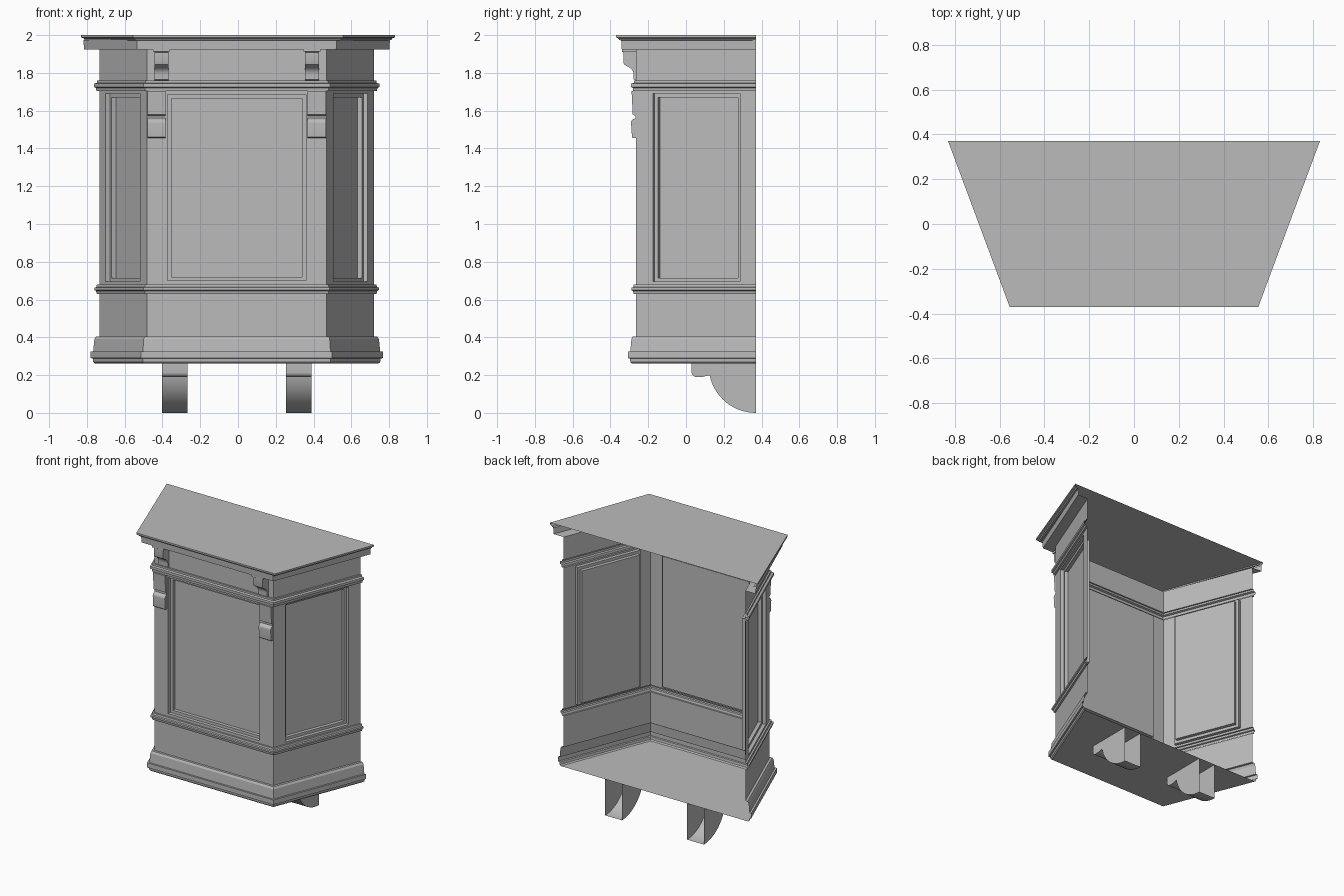
import bpy, bmesh, math
from mathutils import Vector

if "Cube" in bpy.data.objects:
    bpy.data.objects.remove(bpy.data.objects["Cube"])

stone = bpy.data.materials.new("pale grey")
stone.use_nodes = True
GREY = (0.5, 0.5, 0.5, 1)
stone.diffuse_color = GREY
stone.node_tree.nodes["Principled BSDF"].inputs["Base Color"].default_value = GREY

BACK, FRONT = 0.37, -0.265      # y of the open back and of the front wall
SHIFT = -0.007                  # body sits slightly off centre


def finish(name, bm, smooth=False):
    mesh = bpy.data.meshes.new(name)
    bm.to_mesh(mesh)
    bm.free()
    mesh.materials.append(stone)
    ob = bpy.data.objects.new(name, mesh)
    bpy.context.collection.objects.link(ob)
    if smooth:
        bpy.ops.object.select_all(action='DESELECT')
        ob.select_set(True)
        bpy.context.view_layer.objects.active = ob
        bpy.ops.object.shade_smooth_by_angle(angle=math.radians(35))
    return ob


def outline(d, z, front_x=0.476, back_x=0.7275, front_y=FRONT, shift=SHIFT):
    """Three-sided plan, pushed outward by d with mitred corners."""
    slope = (back_x - front_x) / (BACK - front_y)
    bx = back_x + d * math.hypot(1, slope)
    y = front_y - d
    fx = bx + (y - BACK) * slope
    return [Vector((x + shift, py, z)) for x, py in
            ((-bx, BACK), (-fx, y), (fx, y), (bx, BACK))]


def sweep(name, profile, cap=None, **plan):
    """Carry a (offset, height) profile, top to bottom, round the plan."""
    bm = bmesh.new()
    rings = [[bm.verts.new(p) for p in outline(d, z, **plan)] for d, z in profile]
    for a, b in zip(rings, rings[1:]):
        for i in range(3):
            bm.faces.new((b[i], b[i + 1], a[i + 1], a[i]))
    if cap == "top":
        bm.faces.new(rings[0])
    if cap == "bottom":
        bm.faces.new(rings[-1][::-1])
    return finish(name, bm)


def panelled_wall(name, a, b, top, u0, u1, z0, z1):
    """Wall from a to b with a stepped, sunken panel."""
    along = (b - a).normalized()
    inward = Vector((-along.y, along.x, 0))
    length = (b - a).length

    def ring(lo, hi, low, high, inset, depth):
        return [bm.verts.new(a + along * u + inward * depth + Vector((0, 0, v - a.z)))
                for u, v in ((lo + inset, low + inset), (hi - inset, low + inset),
                             (hi - inset, high - inset), (lo + inset, high - inset))]
    bm = bmesh.new()
    rings = [ring(0, length, a.z, top, 0, 0)]
    for inset, depth in ((0, 0), (0, .025), (.02, .025), (.02, .05)):
        rings.append(ring(u0, u1, z0, z1, inset, depth))
    for r, s in zip(rings, rings[1:]):
        for i in range(4):
            j = (i + 1) % 4
            bm.faces.new((r[i], r[j], s[j], s[i]))
    bm.faces.new(rings[-1])
    return finish(name, bm)


def bracket(name, path, x, half, extra=()):
    """Extrude a (y, z) path sideways, closing both cheeks but not the back."""
    bm = bmesh.new()
    sides = [[bm.verts.new((x + s * half, y, z)) for y, z in list(path) + list(extra)]
             for s in (-1, 1)]
    for i in range(len(path) - 1):
        bm.faces.new((sides[0][i], sides[0][i + 1], sides[1][i + 1], sides[1][i]))
    bm.faces.new(sides[0][::-1])
    bm.faces.new(sides[1])
    return finish(name, bm, True)


def arc(cy, cz, r, start, end, n=10):
    return [(cy + r * math.cos(math.radians(start + (end - start) * i / n)),
             cz + r * math.sin(math.radians(start + (end - start) * i / n)))
            for i in range(n + 1)]


# Lid, cornice, frieze and mouldings
sweep("lid", [(0, 2), (0, 1.988), (-.012, 1.983), (-.016, 1.974), (-.03, 1.972)],
      cap="top", front_x=0.555, back_x=0.83, front_y=-0.37, shift=0)
sweep("cornice", [(.078, 1.973), (.075, 1.925), (0, 1.925)])
sweep("frieze", [(0, 1.925), (0, 1.76)])
sweep("upper_moulding", [(0, 1.76), (.011, 1.76), (.011, 1.747), (.026, 1.743),
                         (.026, 1.725), (.016, 1.72), (.014, 1.703), (0, 1.703)])
sweep("lower_moulding", [(0, .68), (.012, .68), (.014, .666), (.024, .663),
                         (.024, .65), (.016, .646), (.012, .63), (0, .63)])
sweep("plinth", [(0, .63), (0, .405), (.016, .405), (.024, .39), (.03, .324),
                 (.043, .324), (.043, .29), (.032, .288), (.03, .27), (.022, .262)],
      cap="bottom")

# Panelled walls
p = outline(0, .68)
side_len = (p[1] - p[0]).length
per_y = side_len / (BACK - FRONT)
near, far = (BACK - .285) * per_y, (BACK + .175) * per_y
panelled_wall("right_wall", p[0], p[1], 1.703, near, far, .695, 1.69)
panelled_wall("front_wall", p[1], p[2], 1.703, .11, .842, .70, 1.685)
panelled_wall("left_wall", p[2], p[3], 1.703, side_len - far, side_len - near, .695, 1.69)

# Brackets and supporting feet, one of each per side
corbel = ([(FRONT, 1.925), (-.338, 1.925), (-.338, 1.912), (-.332, 1.908), (-.332, 1.86),
           (-.328, 1.845)] + arc(-.322, 1.79, .045, 90, 0, 6)[1:]
          + [(-.277, 1.765), (FRONT, 1.76)])
console = ([(FRONT, 1.703), (-.288, 1.703), (-.282, 1.58), (-.268, 1.572), (-.268, 1.56)]
           + arc(-.268, 1.535, .023, 100, 180, 6)
           + [(-.286, 1.46), (-.28, 1.455), (FRONT, 1.455)])
foot = ([(.03, .262), (.03, .215)] + arc(.055, .215, .025, 180, 270, 5)[1:]
        + [(.09, .19), (.11, .197)] + arc(.37, .25, .25, 192, 270, 14))
for side, s in (("right", -1), ("left", 1)):
    bracket(side + "_corbel", corbel, s * .398 + SHIFT, .037)
    bracket(side + "_corbel_cap", [(FRONT, 1.925), (-.339, 1.925), (-.339, 1.912),
                                   (FRONT, 1.912)], s * .398 + SHIFT, .045)
    bracket(side + "_console", console, s * .424 + SHIFT, .048)
    bracket(side + "_foot", foot, s * .328 + SHIFT, .067, extra=[(BACK, .262)])
